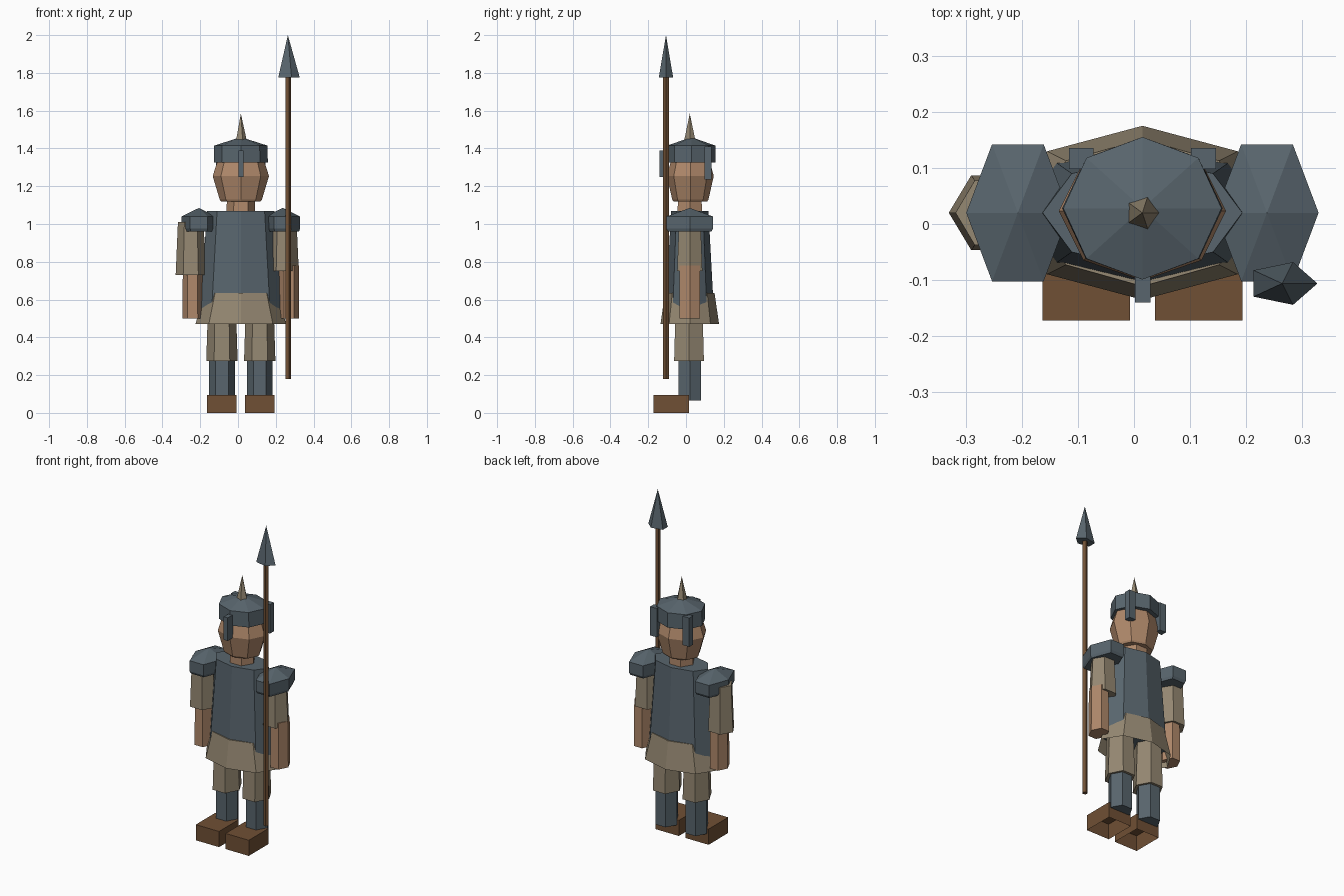
import bpy, bmesh, math

if "Cube" in bpy.data.objects:
    bpy.data.objects.remove(bpy.data.objects["Cube"])

CX, CY = 0.015, 0.02   # body axis


def material(name, rgb):
    m = bpy.data.materials.new(name)
    m.diffuse_color = (*rgb, 1)
    m.use_nodes = True
    m.node_tree.nodes["Principled BSDF"].inputs["Base Color"].default_value = m.diffuse_color
    return m


STEEL = material("steel", (0.098, 0.130, 0.153))
CLOTH = material("tan cloth", (0.300, 0.246, 0.168))
SKIN = material("skin", (0.430, 0.248, 0.145))
WOOD = material("brown leather and wood", (0.160, 0.079, 0.035))


def finish(name, bm, mat):
    bmesh.ops.recalc_face_normals(bm, faces=bm.faces)
    me = bpy.data.meshes.new(name)
    bm.to_mesh(me)
    bm.free()
    me.materials.append(mat)
    ob = bpy.data.objects.new(name, me)
    bpy.context.collection.objects.link(ob)
    return ob


def loft(name, mat, n, x, y, rings, open_bottom=False):
    """Stack of elliptical n-gons (z, rx, ry), bottom to top; rx = 0 makes a point."""
    bm = bmesh.new()
    loops = []
    for z, rx, ry in rings:
        if rx == 0:
            loops.append([bm.verts.new((x, y, z))])
        else:
            loops.append([bm.verts.new((x + rx * math.cos(2 * math.pi * i / n),
                                        y + ry * math.sin(2 * math.pi * i / n), z))
                          for i in range(n)])
    for a, b in zip(loops, loops[1:]):
        for i in range(n):
            j = (i + 1) % n
            if len(b) == 1:
                bm.faces.new((a[i], a[j], b[0]))
            else:
                bm.faces.new((a[i], a[j], b[j], b[i]))
    if not open_bottom:
        bm.faces.new(loops[0][::-1])
    if len(loops[-1]) > 1:
        bm.faces.new(loops[-1])
    return finish(name, bm, mat)


def box(name, mat, lo, hi, open_bottom=False):
    bm = bmesh.new()
    bmesh.ops.create_cube(bm, size=1)
    for v in bm.verts:
        v.co = [(a + b) / 2 + c * (b - a) for a, b, c in zip(lo, hi, v.co)]
    if open_bottom:
        low = [f for f in bm.faces if all(v.co.z < lo[2] + 1e-5 for v in f.verts)]
        bmesh.ops.delete(bm, geom=low, context='FACES_ONLY')
    return finish(name, bm, mat)


# Head, neck and helmet
loft("head", SKIN, 8, CX, 0.023,
     [(1.12, 0.105, 0.09), (1.13, 0.112, 0.096), (1.254, 0.149, 0.124), (1.38, 0.108, 0.09)])
loft("neck", SKIN, 6, CX, CY, [(1.04, 0.077, 0.075), (1.15, 0.073, 0.072)])
loft("helmet", STEEL, 8, CX, 0.028,
     [(1.325, 0.143, 0.127), (1.415, 0.141, 0.127), (1.46, 0, 0)])
loft("helmet_spike", CLOTH, 5, CX, CY, [(1.42, 0.036, 0.036), (1.585, 0, 0)])
box("nose_guard", STEEL, (0.002, -0.14, 1.25), (0.029, -0.09, 1.39))

# Torso and tunic skirt
loft("breastplate", STEEL, 8, CX, CY, [(0.55, 0.218, 0.127), (1.068, 0.178, 0.099)])
loft("tunic_skirt", CLOTH, 8, CX, CY, [(0.47, 0.240, 0.155), (0.635, 0.193, 0.131)],
     open_bottom=True)

# Paired parts
for side, s in (("left", -1), ("right", 1)):
    leg = CX + s * 0.1
    loft(side + "_shoulder_pad", STEEL, 6, CX + s * 0.222, CY,
         [(0.96, 0.086, 0.132), (0.975, 0.092, 0.141), (1.04, 0.092, 0.141), (1.085, 0, 0)])
    # the left sleeve hangs a little further out than the right one
    sleeve, low = (-0.25, 0.73) if s < 0 else (0.242, 0.75)
    loft(side + "_sleeve", CLOTH, 6, sleeve, CY,
         [(low, 0.080, 0.077), (1.01, 0.068, 0.066)])
    loft(side + "_forearm", SKIN, 6, CX + s * 0.255, CY,
         [(0.50, 0.054, 0.064), (0.78, 0.052, 0.062)])
    loft(side + "_thigh", CLOTH, 6, leg, CY - 0.004,
         [(0.275, 0.083, 0.091), (0.56, 0.074, 0.082)])
    loft(side + "_greave", STEEL, 6, leg, CY,
         [(0.065, 0.068, 0.069), (0.32, 0.068, 0.069)])
    box(side + "_boot", WOOD, (leg - 0.078, -0.172, 0), (leg + 0.078, 0.016, 0.095),
        open_bottom=True)
    box(side + "_neck_guard", STEEL, (CX + s * 0.109 - 0.022, 0.098, 1.235),
        (CX + s * 0.109 + 0.022, 0.135, 1.41))

# Spear
loft("spear_shaft", WOOD, 5, 0.264, -0.106, [(0.18, 0.016, 0.016), (1.79, 0.016, 0.016)])
loft("spear_head", STEEL, 5, 0.264, -0.106, [(1.775, 0.063, 0.040), (2.0, 0, 0)])
